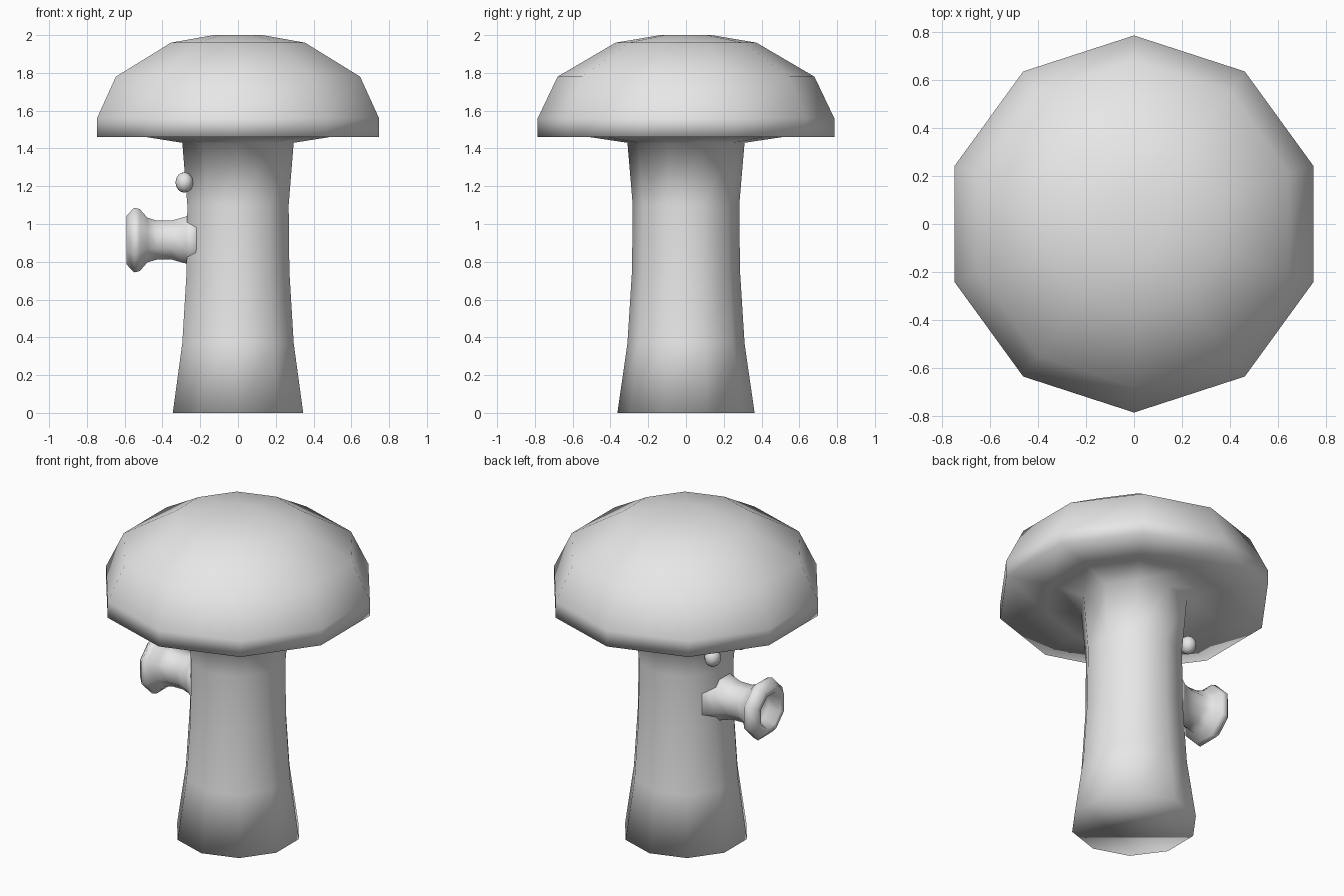
import bpy, bmesh
from math import sin, cos, pi, radians
from mathutils import Matrix

old = bpy.data.objects.get("Cube")
if old:
    bpy.data.objects.remove(old, do_unlink=True)

# Single plain grey
GREY = (0.8, 0.8, 0.8, 1.0)
grey = bpy.data.materials.new("plain_grey")
grey.use_nodes = True
grey.diffuse_color = GREY
bsdf = next(n for n in grey.node_tree.nodes if n.type == 'BSDF_PRINCIPLED')
bsdf.inputs["Base Color"].default_value = GREY
bsdf.inputs["Roughness"].default_value = 0.6


def finish(name, bm, matrix):
    bmesh.ops.recalc_face_normals(bm, faces=bm.faces[:])
    bm.transform(matrix)
    for f in bm.faces:
        f.smooth = True
    mesh = bpy.data.meshes.new(name)
    bm.to_mesh(mesh)
    bm.free()
    mesh.materials.append(grey)
    obj = bpy.data.objects.new(name, mesh)
    bpy.context.collection.objects.link(obj)
    return obj


def lathe(name, profile, sides, turn, matrix=Matrix()):
    """Sweep (radius, height) points round z and close both ends."""
    bm = bmesh.new()
    rings = []
    for r, h in profile:
        angles = [turn + 2 * pi * i / sides for i in range(sides)]
        rings.append([bm.verts.new((r * cos(a), r * sin(a), h)) for a in angles])
    for low, high in zip(rings, rings[1:]):
        for i in range(sides):
            j = (i + 1) % sides
            bm.faces.new((low[i], low[j], high[j], high[i]))
    bm.faces.new(rings[0][::-1])
    bm.faces.new(rings[-1])
    return finish(name, bm, matrix)


# Ten-sided stem flowing into the domed cap
stem = [(0.363, 0), (0.31, 0.37), (0.286, 0.75), (0.282, 1.1), (0.31, 1.43)]
cap = [(0.51, 1.46), (0.785, 1.46), (0.785, 1.56), (0.68, 1.78),
       (0.373, 1.96), (0.136, 2.0)]
lathe("stem_and_cap", stem + cap, 10, pi / 2)

# Trumpet snout pointing to -x, with a flared lip and a hollow mouth
snout = [(0.17, 0.22), (0.135, 0.275), (0.112, 0.35), (0.112, 0.43),
         (0.128, 0.48), (0.178, 0.52), (0.185, 0.55), (0.14, 0.59),
         (0.108, 0.59), (0.095, 0.51)]
to_side = Matrix.Translation((0, 0, 0.915)) @ Matrix.Rotation(radians(-90), 4, 'Y')
lathe("snout", snout, 8, pi / 8, to_side)

# Pair of bead eyes above the snout
for side, y in (("left", -0.14), ("right", 0.14)):
    bm = bmesh.new()
    bmesh.ops.create_uvsphere(bm, u_segments=12, v_segments=8, radius=0.05)
    place = Matrix.Translation((-0.284, y, 1.22)) @ Matrix.Diagonal((0.94, 1, 1.08, 1))
    finish("eye_" + side, bm, place)
